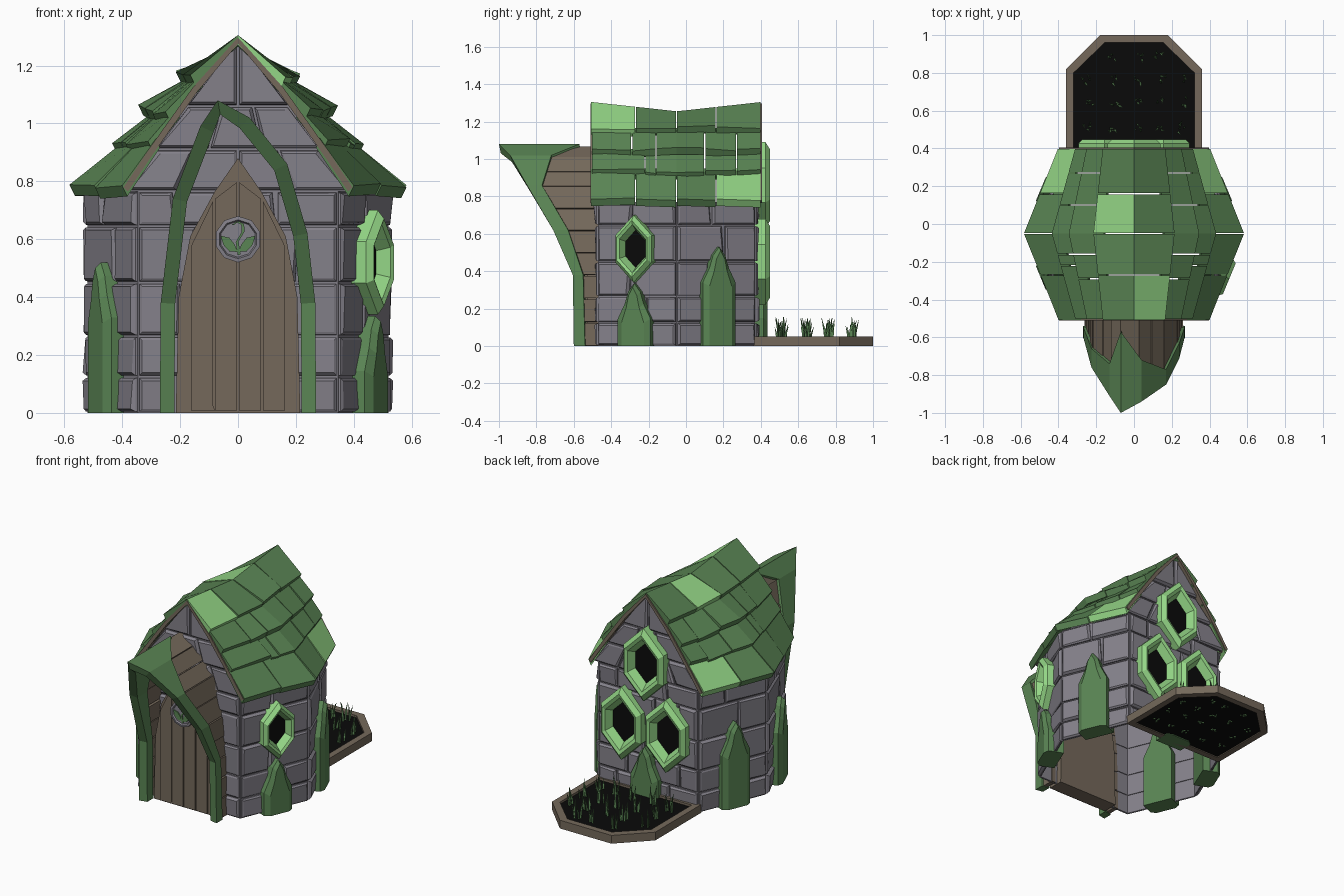
import bpy, bmesh, math, random
from mathutils import Vector as V

if "Cube" in bpy.data.objects:
    bpy.data.objects.remove(bpy.data.objects["Cube"])
random.seed(4)
R = random.uniform

def material(name, r, g, b):
    m = bpy.data.materials.new(name)
    m.diffuse_color = [((c / 255 + .055) / 1.055) ** 2.4 for c in (r, g, b)] + [1]
    m.use_nodes = True
    m.node_tree.nodes["Principled BSDF"].inputs["Base Color"].default_value = m.diffuse_color
    return m

STONE = material("grey stone", 132, 129, 138)
GREEN = material("moss green", 90, 133, 84)
LIGHT = material("light green", 148, 214, 134)
WOOD = material("brown wood", 117, 105, 91)
BLACK = material("black", 10, 10, 10)

def make(name, parts):
    """parts: (rings, material[, caps]) - every part is a loft through closed rings."""
    bm, mats = bmesh.new(), []
    for rings, mat, *caps in parts:
        if mat not in mats:
            mats.append(mat)
        vs = [[bm.verts.new(p) for p in ring] for ring in rings]
        n, fs = len(vs[0]), []
        for a, b in zip(vs, vs[1:]):
            fs += [bm.faces.new((a[i], a[(i + 1) % n], b[(i + 1) % n], b[i])) for i in range(n)]
        if not caps or caps[0]:
            fs.append(bm.faces.new(vs[-1]))
            if len(vs) > 1:
                fs.append(bm.faces.new(vs[0][::-1]))
        for f in fs:
            f.material_index = mats.index(mat)
    bmesh.ops.recalc_face_normals(bm, faces=bm.faces[:])
    me = bpy.data.meshes.new(name)
    bm.to_mesh(me)
    bm.free()
    for m in mats:
        me.materials.append(m)
    ob = bpy.data.objects.new(name, me)
    bpy.context.collection.objects.link(ob)
    return ob

def lerp(table, x):
    for (a, p), (b, q) in zip(table, table[1:]):
        if x <= b:
            return p + (q - p) * (x - a) / (b - a)
    return table[-1][1]

class Face:
    """Upright working plane: origin, horizontal direction and outward normal."""
    def __init__(self, a, b):
        self.o, self.u = V((*a, 0)), V((b[0] - a[0], b[1] - a[1], 0))
        self.len = self.u.length
        self.u.normalize()
        self.n = V((self.u.y, -self.u.x, 0))
    def ring(self, pts, d, s=1, c=(0, 0), at=(0, 0)):
        return [self.o + self.u * (at[0] + c[0] + (x - c[0]) * s)
                + V((0, 0, at[1] + c[1] + (z - c[1]) * s)) + self.n * d for x, z in pts]

def mirror(half):
    """Mirror a half outline (bottom to apex) about x = 0."""
    return [(x, z) for x, z in half] + [(-x, z) for x, z in half[::-1] if x]

def block(face, pts):
    cx, cz = sum(p[0] for p in pts) / 4, sum(p[1] for p in pts) / 4
    sh = lambda g: [(x + math.copysign(min(g, abs(x - cx)), cx - x),
                     z + math.copysign(min(g, abs(z - cz)), cz - z)) for x, z in pts]
    top = face.ring(sh(.014), .016)
    top = [p + face.n * R(-.006, .008) for p in top]
    return ([face.ring(sh(.004), -.005), face.ring(sh(.005), .008), top], STONE)

# Walls: six-sided shell, stone courses, gables
plan = [(-.345, -.47), (.345, -.47), (.52, -.05), (.345, .37), (-.345, .37), (-.52, -.05)]
faces = [Face(plan[i], plan[(i + 1) % 6]) for i in range(6)]
front, right_front, right_back, back, left_back, left_front = faces
make("wall_shell", [([[V((x, y, z)) for x, y in plan] for z in (0, .77)], STONE, False)])
levels = [0, .125, .265, .45, .645, .765]
stones = []
for f in faces:
    for k, (z0, z1) in enumerate(zip(levels, levels[1:])):
        n = 4 if f.len > .6 else 2
        cuts = [0] + [f.len * (i + (.2 if k % 2 else -.2) + R(-.08, .08)) / n for i in range(1, n)] + [f.len]
        for a, b in zip(cuts, cuts[1:]):
            j = R(-.012, .012)
            stones.append(block(f, [(a, z0), (b, z0), (b + j * (b < f.len), z1), (a, z1)]))
make("wall_stones", stones)

gable = [(.38, .765), (.31, .87), (.24, .97), (.14, 1.11), (0, 1.28)]
half_w = lambda z: lerp([(z, x) for x, z in gable], z)
plates, stones = [], []
for f in (front, back):
    plates.append(([f.ring(mirror(gable), 0, at=(.345, 0))], STONE))
    for z0, z1, cuts in ((.765, .91, (-1, -.55, 0, .5, 1)), (.91, 1.06, (-1, -.35, .3, 1)), (1.06, 1.265, (-1, 0, 1))):
        for a, b in zip(cuts, cuts[1:]):
            stones.append(block(f, [(.345 + c * half_w(z), z) for c, z in ((a, z0), (b, z0), (b, z1), (a, z1))]))
make("gable_walls", plates)
make("gable_stones", stones)

# Brown boards along the gable edges
boards = []
for y0, y1 in ((-.51, -.45), (.35, .405)):
    for s in (1, -1):
        rings = [[V((s * x, y0, z)), V((s * x, y1, z)), V((s * (x + .016), y1, z + .014)),
                  V((s * (x + .016), y0, z + .014))] for x, z in gable[:-1]]
        rings.append([V((0, y, z)) for y, z in ((y0, 1.275), (y1, 1.275), (y1, 1.297), (y0, 1.297))])
        boards.append((rings, WOOD))
make("gable_boards", boards)

# Roof: four courses of thick shingles each side, swelling towards the middle
courses = [  # inner and outer edge (x, z) at the ends, then at the middle
    ((0, 1.305), (.165, 1.165), (0, 1.255), (.215, 1.175)),
    ((.13, 1.165), (.25, 1.045), (.16, 1.165), (.345, 1.05)),
    ((.21, 1.055), (.31, .94), (.28, 1.05), (.435, .935)),
    ((.28, .95), (.40, .785), (.38, .95), (.583, .787))]
tiles = []
for s in (1, -1):
    for c, (ie, oe, im, om) in enumerate(courses):
        cuts = [-.51, -.27, -.05, .16, .4] if c in (0, 3) else [-.505, -.36 + .07 * c, -.16, .1, .27, .4]
        for k, (y0, y1) in enumerate(zip(cuts, cuts[1:])):
            ys = [y0 + .003] + ([-.05] if y0 < -.05 < y1 else []) + [y1 - .003]
            lift, tilt, rings = R(-.008, .008), R(-.012, .012), []
            for q, y in enumerate(ys):
                t = max(0, 1 - abs(y + .05) / .455)
                (ax, az), (bx, bz) = [[e + (m - e) * t for e, m in zip(E, M)] for E, M in ((ie, im), (oe, om))]
                bz += lift * (c < 3) + tilt * (q > 0)
                rings.append([V((s * ax, y, az)), V((s * bx, y, bz)),
                              V((s * (bx - .018), y, bz - .037)), V((s * max(0, ax - .01), y, az - .035))])
            bright = (c == 3 and k == 3) or (c == 0 and k == (0 if s > 0 else 2))
            tiles.append((rings, LIGHT if bright else GREEN))
make("roof_shingles", tiles)

# Windows: pointed six-sided frames with black panes
def window(name, f, at, w, h):
    pts = mirror([(0, -h), (w, -.4 * h), (w, .4 * h), (0, h)])
    g = lambda d, s: f.ring(pts, d, s, at=at)
    make(name, [([g(-.02, 1), g(.055, 1), g(.078, .84), g(.07, .72), g(.022, .55)], LIGHT, False),
                ([g(.024, .56)], BLACK)])
window("side_window", right_front, (right_front.len / 2, .52), .105, .18)
window("back_window_top", back, (.345, .86), .14, .23)
window("back_window_left", back, (.19, .45), .14, .23)
window("back_window_right", back, (.50, .45), .14, .23)

# Green buttresses around the walls
def buttress(name, f, x, h):
    pts = mirror([(.095, 0), (.095, h - .19), (.055, h - .11), (.035, h - .045), (0, h)])
    inner = [(px * .68, z - .02 if z else 0) for px, z in pts]
    make(name, [([f.ring(pts, -.05, at=(x, 0)), f.ring(pts, .045, at=(x, 0)), f.ring(inner, .066, at=(x, 0))], GREEN)])
mid = right_front.len / 2
buttress("buttress_right_front", right_front, mid, .335)
buttress("buttress_right_back", right_back, mid, .53)
buttress("buttress_left_front", left_front, mid, .52)
buttress("buttress_left_back", left_back, mid, .53)
buttress("buttress_back", back, .345, .34)

# Porch hood: green leaf-like rim reaching forward, lined with wooden planks
arch = [(-.27, 0, -.6, -.54), (-.267, .38, -.605, -.55), (-.225, .74, -.76, -.66), (-.13, .99, -.91, -.74),
        (-.07, 1.08, -1, -.57), (.04, 1.02, -.94, -.72), (.17, .86, -.85, -.77), (.24, .62, -.71, -.63),
        (.267, .38, -.605, -.55), (.27, 0, -.6, -.54)]
def inset(i, d):
    p = V((arch[i][0], arch[i][1]))
    t = V(arch[min(i + 1, 9)][:2]) - V(arch[max(i - 1, 0)][:2])
    n = V((t.y, -t.x)).normalized()
    if i in (0, 9):
        n = V((math.copysign(1, -p.x), 0))
    return p + n * d
rim, lining = [], []
for i, (x, z, yf, yb) in enumerate(arch):
    q = inset(i, .05)
    rim.append([V((x, yf, z)), V((x, yb, z)), V((q.x, yb + .01, q.y)), V((q.x, yf + .01, q.y))])
    a, b = inset(i, .012), inset(i, .04)
    lining.append([V((a.x, -.46, a.y)), V((a.x, yb - .04, a.y)), V((b.x, yb - .04, b.y)), V((b.x, -.46, b.y))])
make("porch_rim", [(rim, GREEN)])
planks = []
for a, b in zip(lining, lining[1:]):
    n = max(1, round((a[0] - b[0]).length / .13))
    for k in range(n):
        e = R(-.006, .006)
        planks.append(([[p.lerp(q, t) + V((e, 0, 0)) for p, q in zip(a, b)]
                        for t in (k / n + .01, (k + 1) / n - .01)], WOOD))
make("porch_planks", planks)

# Door: pointed slab with raised planks, one chipped at the foot
door = Face((0, -.53), (1, -.53))
slab = mirror([(.215, 0), (.205, .4), (.165, .61), (.08, .765), (0, .88)])
make("door_frame", [([door.ring(slab, -.1), door.ring(slab, 0)], WOOD)])
top = lambda x: lerp([(0, .80), (.085, .735), (.165, .57)], abs(x))
planks = []
for i in range(4):
    a, b = -.165 + i * .0825 + .003, -.165 + (i + 1) * .0825 - .003
    foot = [(-.135, .008), (-.112, .09), (-.093, .008)] if i == 1 else []
    a, pts = (a, [(a, .008)] + foot + [(b, .008), (b, top(b)), (a, top(a))])
    planks.append(([door.ring(pts, -.005), door.ring(pts, .012)], WOOD))
make("door_planks", planks)

# Round door plaque with a green sprig
deca = [(math.cos(a) * .08, math.sin(a) * .08) for a in [(i + .5) * math.tau / 10 for i in range(10)]]
g = lambda d, s: door.ring(deca, d, s, at=(0, .6))
make("plaque", [([g(.005, 1), g(.032, 1), g(.034, .84), g(.024, .78)], STONE)])
stem = [(.004, .545), (-.003, .59), (.018, .625), (.016, .65), (-.002, .66), (-.018, .648)]
sprig = [([door.ring([(x - .005, z), (x + .005, z + .002)], .022) + door.ring([(x + .005, z + .002), (x - .005, z)], .03)
           for x, z in stem], GREEN)]
for s in (1, -1):
    leaf = [(0, .556), (s * .03, .558), (s * .05, .58), (s * .06, .612), (s * .03, .605), (s * .014, .585)]
    sprig.append(([door.ring(leaf, .022), door.ring(leaf, .03)], GREEN))
make("plaque_sprig", sprig)

# Planter behind the house: wooden rim, black soil, grass tufts
outer = [(-.36, .36), (.36, .36), (.36, .82), (.18, 1), (-.18, 1), (-.36, .82)]
inner = [(-.32, .40), (.32, .40), (.32, .80), (.155, .96), (-.155, .96), (-.32, .80)]
lv = lambda pts, z: [V((x, y, z)) for x, y in pts]
make("planter_rim", [([lv(outer, 0), lv(outer, .052), lv(inner, .052), lv(inner, 0), lv(outer, 0)], WOOD, False)])
make("planter_soil", [([lv(inner, .006), lv(inner, .038)], BLACK)])
blades = []
for y, xs in ((.51, (-.25, -.12, .03, .14, .25)), (.645, (-.24, -.1, .03, .14, .26)),
              (.765, (-.25, -.11, .02, .15, .26)), (.89, (-.12, .03, .14))):
    for x in xs:
        for _ in range(5):
            b, a, h = V((x + R(-.02, .02), y + R(-.02, .02), 0)), R(0, math.tau), R(.1, .155)
            lean = V((math.cos(a), math.sin(a), 0)) * R(.008, .028)
            tri = [V((math.cos(a + k * 2.094), math.sin(a + k * 2.094), 0)) for k in range(3)]
            blades.append(([[b + t * .007 for t in tri],
                            [b + lean * .4 + V((0, 0, h * .6)) + t * .006 for t in tri],
                            [b + lean + V((0, 0, h)) + t * .0008 for t in tri]], GREEN))
make("grass_tufts", blades)
